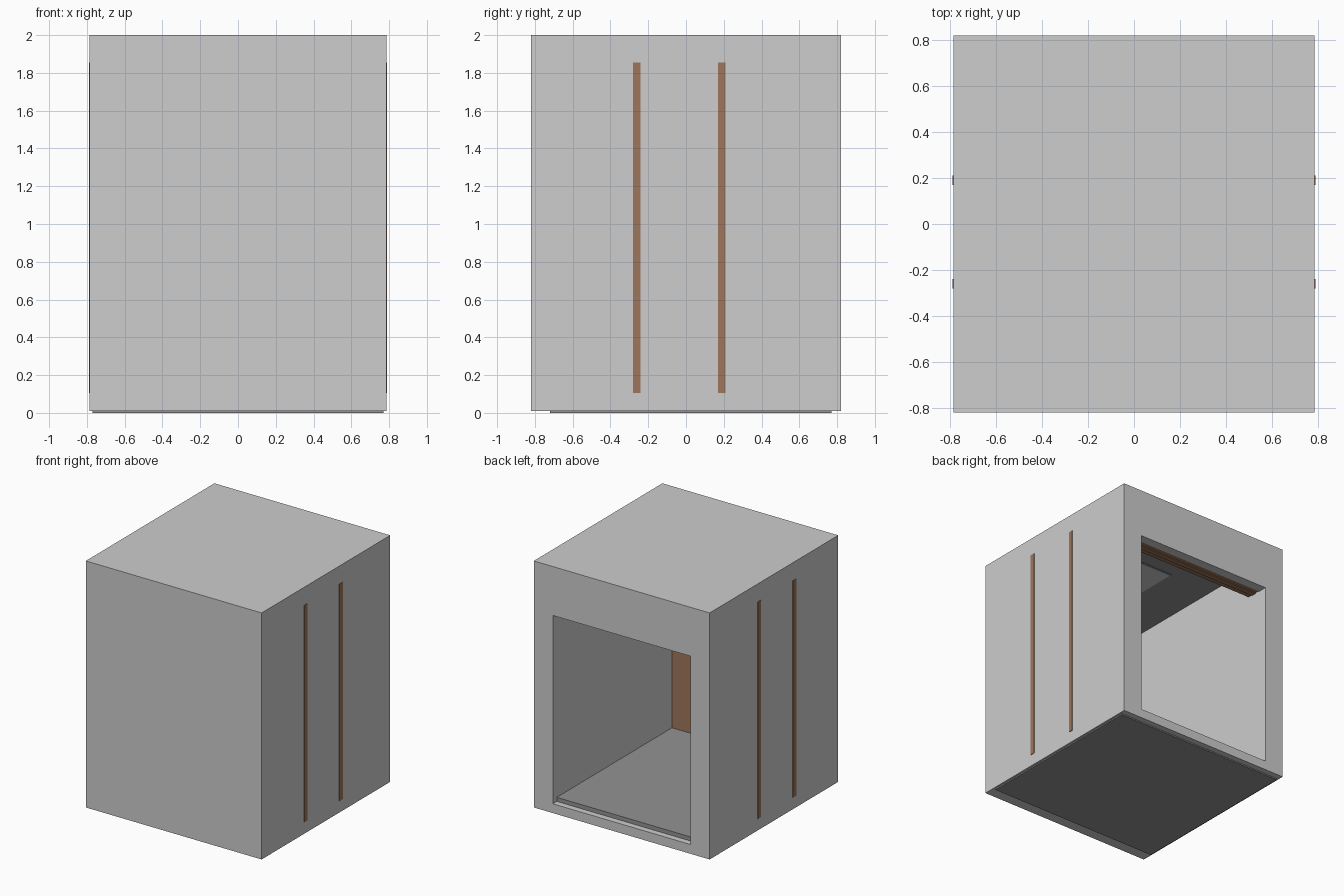
import bpy, bmesh

if "Cube" in bpy.data.objects:
    bpy.data.objects.remove(bpy.data.objects["Cube"])

def material(name, rgb):
    m = bpy.data.materials.new(name)
    m.diffuse_color = (*rgb, 1)
    m.use_nodes = True
    m.node_tree.nodes["Principled BSDF"].inputs["Base Color"].default_value = m.diffuse_color
    return m

grey = material("plain grey", (0.61, 0.61, 0.61))
dark = material("dark grey", (0.29, 0.29, 0.29))
brown = material("wood brown", (0.34, 0.182, 0.104))

def prism(name, profile, x0, x1, mat):
    """Extrude a (y, z) outline along x."""
    bm = bmesh.new()
    f = bm.faces.new([bm.verts.new((x0, y, z)) for y, z in profile])
    r = bmesh.ops.extrude_face_region(bm, geom=[f])
    verts = [v for v in r["geom"] if isinstance(v, bmesh.types.BMVert)]
    bmesh.ops.translate(bm, verts=verts, vec=(x1 - x0, 0, 0))
    # extruding keeps the first cap, so the prism is closed
    bmesh.ops.recalc_face_normals(bm, faces=bm.faces[:])
    me = bpy.data.meshes.new(name)
    bm.to_mesh(me)
    bm.free()
    me.materials.append(mat)
    ob = bpy.data.objects.new(name, me)
    bpy.context.collection.objects.link(ob)
    return ob

def box(name, x0, x1, y0, y1, z0, z1, mat):
    return prism(name, [(y0, z0), (y1, z0), (y1, z1), (y0, z1)], x0, x1, mat)

def cut(ob, cutter):
    m = ob.modifiers.new("cut", "BOOLEAN")
    m.operation, m.solver, m.object = "DIFFERENCE", "EXACT", cutter
    bpy.context.view_layer.objects.active = ob
    bpy.ops.object.modifier_apply(modifier=m.name)
    bpy.data.objects.remove(cutter)

# Thick-walled shell, open at the back, with a raised ceiling behind the lintel
shell = box("shell", -0.785, 0.785, -0.82, 0.82, 0.01, 2.0, grey)
room = [(-0.705, 0.085), (0.95, 0.085), (0.95, 1.605), (0.745, 1.605),
        (0.745, 1.86), (-0.705, 1.86)]
cut(shell, prism("room_cutter", room, -0.615, 0.615, grey))

# Dark ceiling with a pale square panel on it
box("ceiling", -0.614, 0.614, -0.70, 0.74, 1.85, 1.87, dark)
box("ceiling_panel_rim", -0.22, 0.22, -0.255, 0.19, 1.847, 1.86, dark)
box("ceiling_panel", -0.21, 0.21, -0.245, 0.18, 1.844, 1.86, grey)

# Floor slab, showing slightly under the shell
box("floor_slab", -0.77, 0.77, -0.72, 0.77, 0.0, 0.118, dark)

# Wooden panel on the front wall of the room
box("front_panel", -0.614, 0.614, -0.72, -0.70, 0.11, 1.849, brown)

# Wooden header boards behind the lintel
for i, drop in enumerate((0.0, 0.006, 0.0)):
    y = 0.62 + 0.041 * i
    box("header_board", -0.614, 0.614, y, y + 0.041, 1.61 - drop, 1.849, brown)

# Wooden strips let into both side walls
for s in (-1, 1):
    for y in (-0.26, 0.19):
        a, b = sorted((s * 0.65, s * 0.789))
        box("side_strip", a, b, y - 0.02, y + 0.02, 0.105, 1.855, brown)
